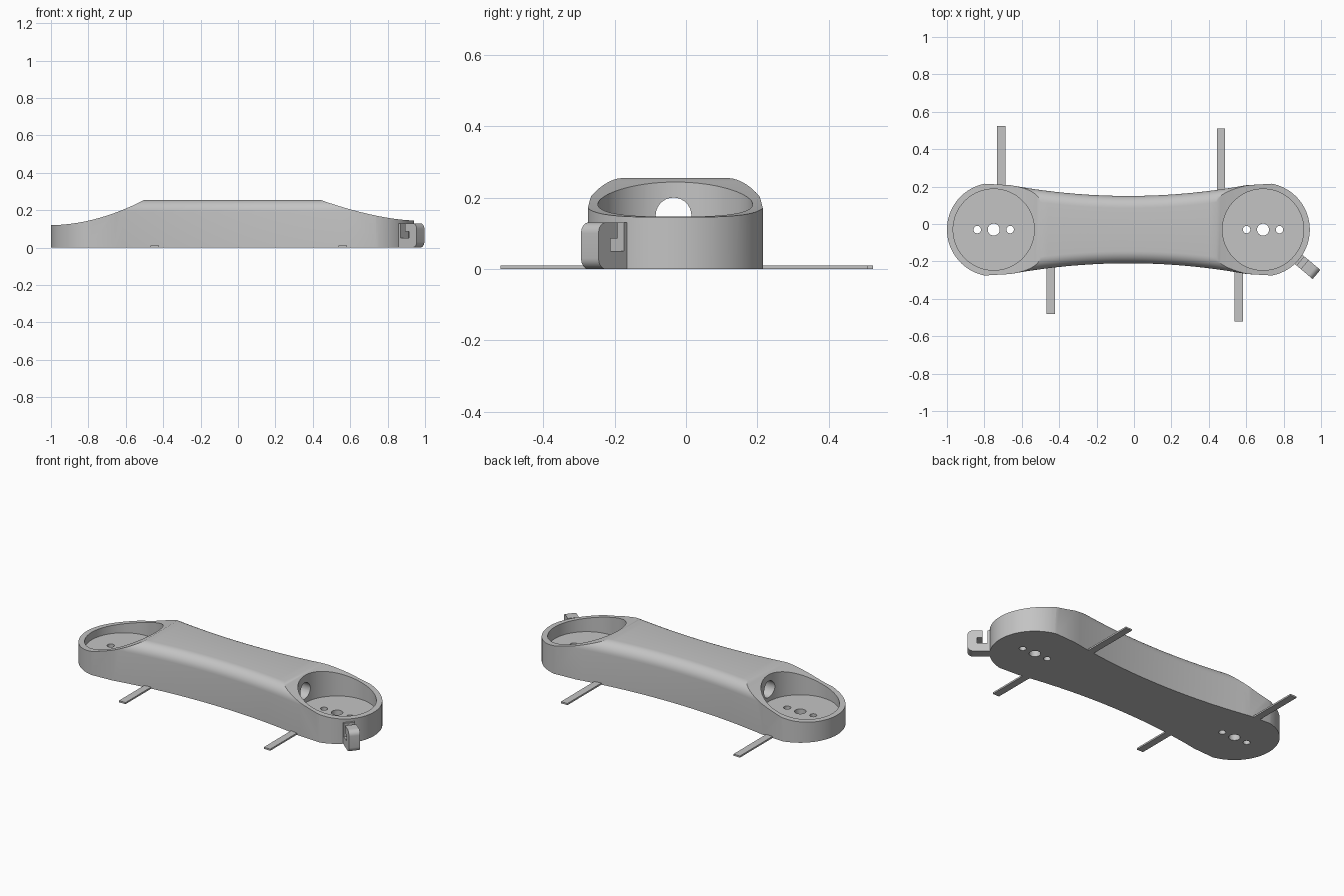
import bpy, bmesh
from math import sin, cos, pi, hypot, atan2, radians
from mathutils import Matrix

if "Cube" in bpy.data.objects:
    bpy.data.objects.remove(bpy.data.objects["Cube"])

grey = bpy.data.materials.new("plain grey")
grey.diffuse_color = (0.55, 0.55, 0.55, 1)
grey.use_nodes = True
grey.node_tree.nodes["Principled BSDF"].inputs["Base Color"].default_value = grey.diffuse_color

CX, CY = -0.03, -0.03          # body centre
SPAN, R, WAIST = 0.72, 0.25, 0.18
CUPS = (CX - SPAN, CX + SPAN)  # centres of the round ends


def make(name, bm, matrix=None):
    bmesh.ops.recalc_face_normals(bm, faces=bm.faces[:])
    if matrix:
        bm.transform(matrix)
    me = bpy.data.meshes.new(name)
    bm.to_mesh(me)
    bm.free()
    me.materials.append(grey)
    ob = bpy.data.objects.new(name, me)
    bpy.context.collection.objects.link(ob)
    return ob


def loft(name, rings, matrix=None):
    """Closed solid through rings of equal point count."""
    bm = bmesh.new()
    loops = [[bm.verts.new(p) for p in ring] for ring in rings]
    n = len(loops[0])
    for a, b in zip(loops, loops[1:]):
        for i in range(n):
            j = (i + 1) % n
            bm.faces.new((a[i], a[j], b[j], b[i]))
    bm.faces.new(loops[0][::-1])
    bm.faces.new(loops[-1])
    return make(name, bm, matrix)


def cylinder(name, x, y, r, z0, z1, n=64):
    return loft(name, [[(x + r * cos(2 * pi * i / n), y + r * sin(2 * pi * i / n), z)
                        for i in range(n)] for z in (z0, z1)])


def boolean(ob, cutter, op):
    mod = ob.modifiers.new("cut", 'BOOLEAN')
    mod.object, mod.operation, mod.solver = cutter, op, 'EXACT'
    dg = bpy.context.evaluated_depsgraph_get()
    me = bpy.data.meshes.new_from_object(ob.evaluated_get(dg))
    ob.modifiers.clear()
    ob.data = me
    bpy.data.objects.remove(cutter)


def smooth(ob):
    bpy.ops.object.select_all(action='DESELECT')
    ob.select_set(True)
    bpy.context.view_layer.objects.active = ob
    bpy.ops.object.shade_smooth_by_angle(angle=radians(30))


# Dog-bone outline: two round ends joined by tangent concave arcs
H = (SPAN ** 2 - (R - WAIST) ** 2) / (2 * (R - WAIST))
RA = H - WAIST
A = atan2(H, SPAN)             # direction of the tangent point on an end


def outline(inset, z):
    r, ra, pts = R - inset, RA + inset, []
    for i in range(49):        # right end
        a = -A + 2 * A * i / 48
        pts.append((SPAN + r * cos(a), r * sin(a)))
    for i in range(1, 32):     # back waist
        a = (pi / 2 - A) * (1 - i / 16)
        pts.append((ra * sin(a), H - ra * cos(a)))
    pts += [(-x, -y) for x, y in pts]
    return [(CX + x, CY + y, z) for x, y in pts]


TOP, F = 0.255, 0.065
rings = [outline(0, 0)]
for i in range(9):
    a = pi / 2 * i / 8
    rings.append(outline(F * (1 - cos(a)), TOP - F + F * sin(a)))
body = loft("body", rings)

# Side profile trims the top down towards both ends
prof = [(-1.1, -0.1), (-1.1, 0.12)]
prof += [(-1 + 0.5 * i / 20, 0.12 + 0.135 * (i / 20) ** 1.9) for i in range(20)]
prof += [(-0.5, TOP + 0.0005), (0.44, TOP + 0.0005)]
prof += [(0.94 - 0.5 * i / 20, 0.145 + 0.11 * (i / 20) ** 1.6) for i in range(19, -1, -1)]
prof += [(1.1, 0.145), (1.1, -0.1)]
boolean(body, loft("trim", [[(x, y, z) for x, z in prof] for y in (-0.6, 0.6)]), 'INTERSECT')

# Round cups with three drain holes each
for x in CUPS:
    boolean(body, cylinder("cup", x, CY, 0.217, 0.075, 0.5, 96), 'DIFFERENCE')
    for dx, r in ((-0.088, 0.02), (0, 0.032), (0.088, 0.02)):
        boolean(body, cylinder("hole", x + dx, CY, r, -0.1, 0.1, 32), 'DIFFERENCE')

# Tunnel joining the two cups
tunnel = [[(x, CY - 0.005 + 0.05 * cos(2 * pi * i / 40), 0.15 + 0.05 * sin(2 * pi * i / 40))
           for i in range(40)] for x in (CUPS[0], CUPS[1])]
boolean(body, loft("tunnel", tunnel), 'DIFFERENCE')
smooth(body)

# Flat strips under the body, reaching out sideways
for name, x, y0, y1 in (("back_left_strip", -0.71, 0.19, 0.525),
                        ("back_right_strip", 0.465, 0.16, 0.51),
                        ("front_left_strip", -0.445, -0.48, -0.22),
                        ("front_right_strip", 0.56, -0.52, -0.24)):
    w = 0.022
    loft(name, [[(x - w, y0, z), (x + w, y0, z), (x + w, y1, z), (x - w, y1, z)]
                for z in (0, 0.01)])

# Cable hook on the right end: slotted profile with rounded outer corners
RO, ZT, C = 0.373, 0.13, 0.03
hook = [(0.235, 0)]
hook += [(RO - C + C * sin(a), C - C * cos(a)) for a in (pi / 2 * i / 8 for i in range(9))]
hook += [(RO - C + C * cos(a), ZT - C + C * sin(a)) for a in (pi / 2 * i / 8 for i in range(9))]
hook += [(0.29, ZT), (0.29, 0.085), (0.32, 0.085), (0.32, 0.05),
         (0.262, 0.05), (0.262, ZT), (0.235, ZT)]
place = Matrix.Translation((CUPS[1], CY, 0)) @ Matrix.Rotation(radians(-40), 4, 'Z')
smooth(loft("cable_hook", [[(r, t, z) for r, z in hook] for t in (-0.032, 0.032)], place))
